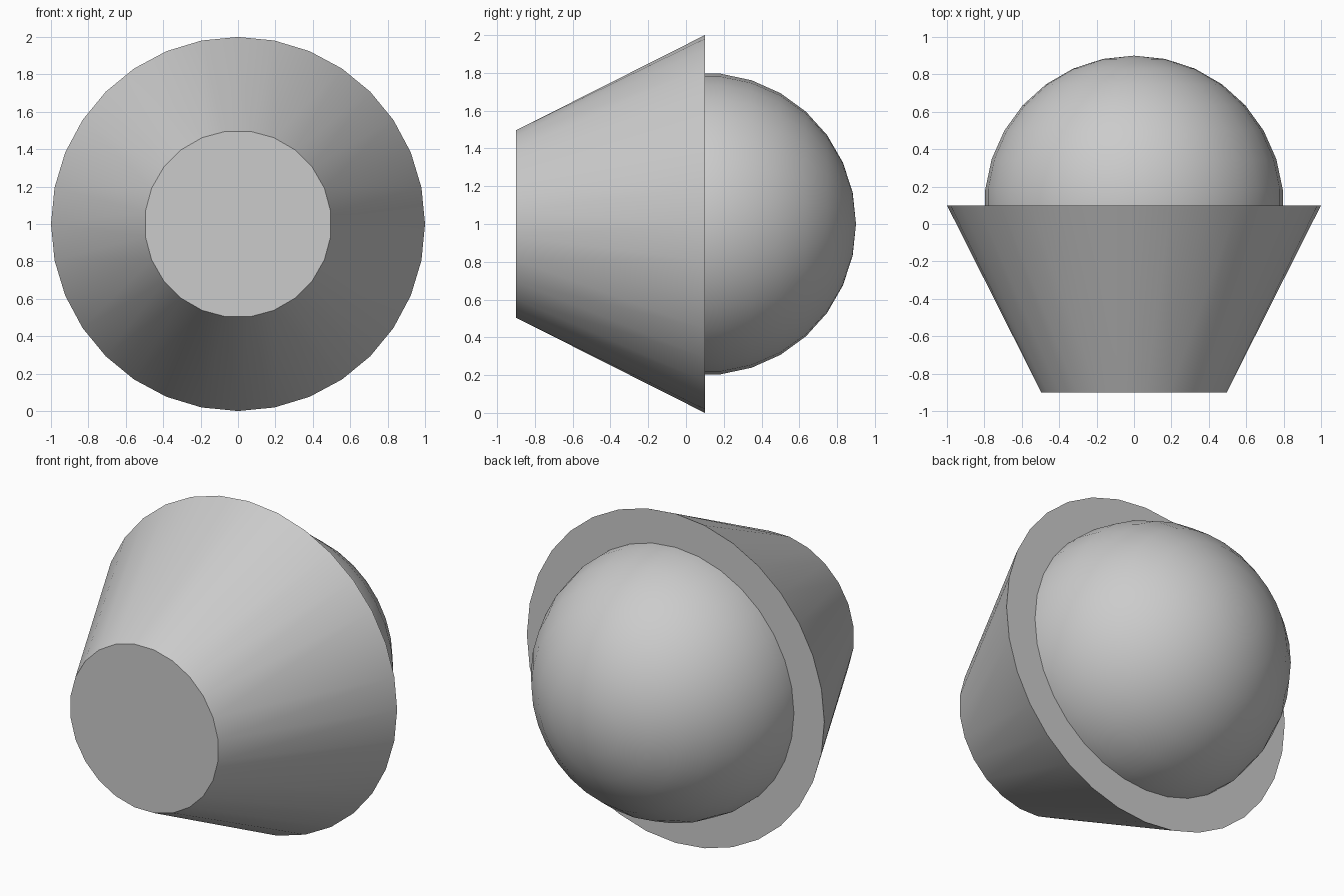
import bpy, bmesh, math
from mathutils import Matrix

if "Cube" in bpy.data.objects:
    bpy.data.objects.remove(bpy.data.objects["Cube"])

TO_Y = Matrix.Rotation(-math.pi / 2, 4, 'X')  # local z -> world +y


def finish(name, bm):
    bmesh.ops.recalc_face_normals(bm, faces=bm.faces)
    mesh = bpy.data.meshes.new(name)
    bm.to_mesh(mesh)
    bm.free()
    ob = bpy.data.objects.new(name, mesh)
    bpy.context.collection.objects.link(ob)
    bpy.ops.object.select_all(action='DESELECT')
    ob.select_set(True)
    bpy.context.view_layer.objects.active = ob
    bpy.ops.object.shade_smooth_by_angle(angle=math.radians(30))
    return ob


def ring(bm, sides, radius, y, turn=0.0):
    vs = []
    for i in range(sides):
        a = 2 * math.pi * (i + turn) / sides
        vs.append(bm.verts.new((radius * math.sin(a), y, 1 + radius * math.cos(a))))
    return [bm.edges.new((vs[i - 1], vs[i])) for i in range(sides)], vs


# tapered body: small front disc widening to the back rim
bm = bmesh.new()
front_edges, front_verts = ring(bm, 24, 0.5, -0.9, 0.5)
back_edges, back_verts = ring(bm, 32, 1.0, 0.1)
bmesh.ops.bridge_loops(bm, edges=front_edges + back_edges)
bm.faces.new(front_verts)
bm.faces.new(back_verts)
finish("tapered_body", bm)

# ball seated in the back of the body, poles along y
bm = bmesh.new()
bmesh.ops.create_uvsphere(bm, u_segments=32, v_segments=15, radius=0.8,
                          matrix=Matrix.Translation((0, 0.1, 1)) @ TO_Y)
finish("ball", bm)
